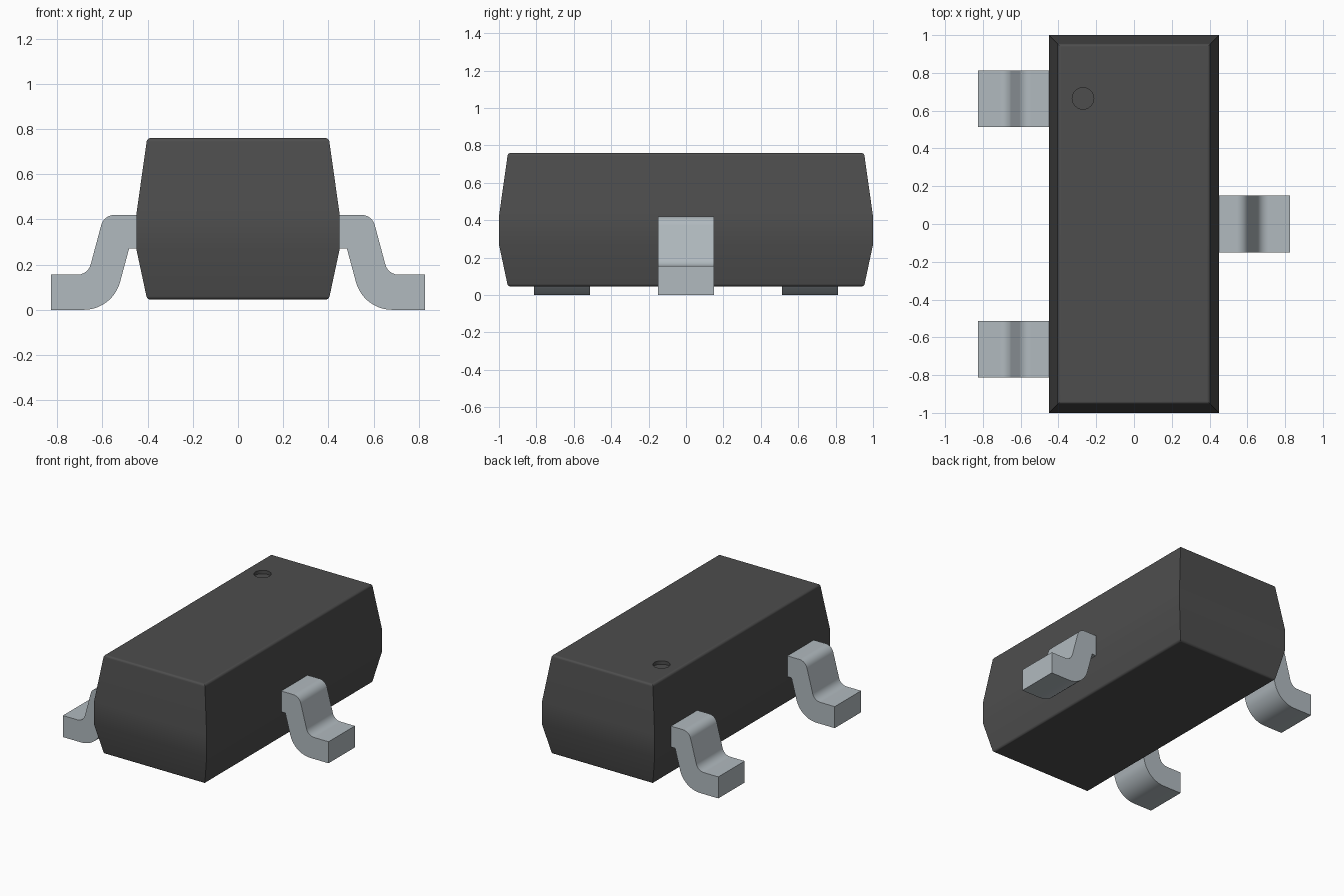
import bpy, bmesh, math
from mathutils import Vector

cube = bpy.data.objects.get("Cube")
if cube:
    bpy.data.objects.remove(cube, do_unlink=True)


def material(name, rgb):
    m = bpy.data.materials.new(name)
    m.use_nodes = True
    m.diffuse_color = (*rgb, 1)
    bsdf = m.node_tree.nodes["Principled BSDF"]
    bsdf.inputs["Base Color"].default_value = (*rgb, 1)
    bsdf.inputs["Roughness"].default_value = 0.5
    return m


DARK = material("dark_plastic", (0.075, 0.075, 0.075))
METAL = material("tinned_metal", (0.44, 0.49, 0.52))


def rounded(points, steps):
    """Round the corners of a closed outline of (x, z, radius) points."""
    out = []
    for i, (x, z, r) in enumerate(points):
        p = Vector((x, z))
        if r == 0:
            out.append(p)
            continue
        a = (Vector(points[i - 1][:2]) - p).normalized()
        b = (Vector(points[(i + 1) % len(points)][:2]) - p).normalized()
        half = a.angle(b) / 2
        centre = p + (a + b).normalized() * (r / math.sin(half))
        start = p + a * (r / math.tan(half)) - centre
        end = p + b * (r / math.tan(half)) - centre
        for k in range(steps + 1):
            d = start.lerp(end, 0.5)
            ang = start.angle(end)
            t = k / steps
            d = (start * math.sin((1 - t) * ang) + end * math.sin(t * ang)) / math.sin(ang)
            out.append(centre + d)
    return out


def finish(bm, name, mat):
    bmesh.ops.recalc_face_normals(bm, faces=bm.faces[:])
    mesh = bpy.data.meshes.new(name)
    bm.to_mesh(mesh)
    bm.free()
    mesh.materials.append(mat)
    ob = bpy.data.objects.new(name, mesh)
    bpy.context.collection.objects.link(ob)
    return ob


def activate(ob):
    bpy.ops.object.select_all(action='DESELECT')
    ob.select_set(True)
    bpy.context.view_layer.objects.active = ob


def smooth(ob):
    activate(ob)
    bpy.ops.object.shade_smooth_by_angle(angle=math.radians(32))
    mod = ob.modifiers.new("weighted_normals", 'WEIGHTED_NORMAL')
    mod.keep_sharp = True


# Moulded body: rectangular rings stacked along a tapered side profile
side = rounded([(0, 0.045, 0), (0.402, 0.045, 0.018), (0.45, 0.27, 0),
                (0.45, 0.42, 0), (0.402, 0.76, 0.018), (0, 0.76, 0)], 4)[1:-1]
bm = bmesh.new()
rings = []
for x, z in side:
    y = x + 0.55
    rings.append([bm.verts.new(c) for c in ((-x, -y, z), (x, -y, z), (x, y, z), (-x, y, z))])
for lo, hi in zip(rings, rings[1:]):
    for i in range(4):
        j = (i + 1) % 4
        bm.faces.new((lo[i], lo[j], hi[j], hi[i]))
bm.faces.new(rings[0][::-1])
bm.faces.new(rings[-1])
body = finish(bm, "body", DARK)

# Round pin-one dimple sunk into the top
bpy.ops.mesh.primitive_cylinder_add(vertices=40, radius=0.057, depth=0.1,
                                    location=(-0.27, 0.665, 0.785))
cutter = bpy.context.object
cutter.name = "dimple_cutter"
cutter.hide_render = True
cutter.data.materials.append(DARK)
cut = body.modifiers.new("dimple", 'BOOLEAN')
cut.operation = 'DIFFERENCE'
cut.solver = 'EXACT'
cut.object = cutter
activate(body)
bpy.ops.object.modifier_apply(modifier=cut.name)
bpy.data.objects.remove(cutter, do_unlink=True)
smooth(body)

# Gull-wing leads: rounded S profile extruded across the lead width
lead = rounded([(0.42, 0.42, 0), (0.593, 0.42, 0.0625), (0.664, 0.155, 0.0625),
                (0.827, 0.155, 0), (0.827, 0, 0), (0.555, 0, 0.165),
                (0.482, 0.27, 0), (0.42, 0.27, 0)], 10)


def add_lead(name, side_sign, y):
    bm = bmesh.new()
    face = bm.faces.new([bm.verts.new((side_sign * p.x, y - 0.15, p.y)) for p in lead])
    grown = bmesh.ops.extrude_face_region(bm, geom=[face])
    verts = [v for v in grown["geom"] if isinstance(v, bmesh.types.BMVert)]
    bmesh.ops.translate(bm, verts=verts, vec=(0, 0.3, 0))
    smooth(finish(bm, name, METAL))


add_lead("lead_left", 1, 0)
add_lead("lead_right_back", -1, 0.663)
add_lead("lead_right_front", -1, -0.663)
